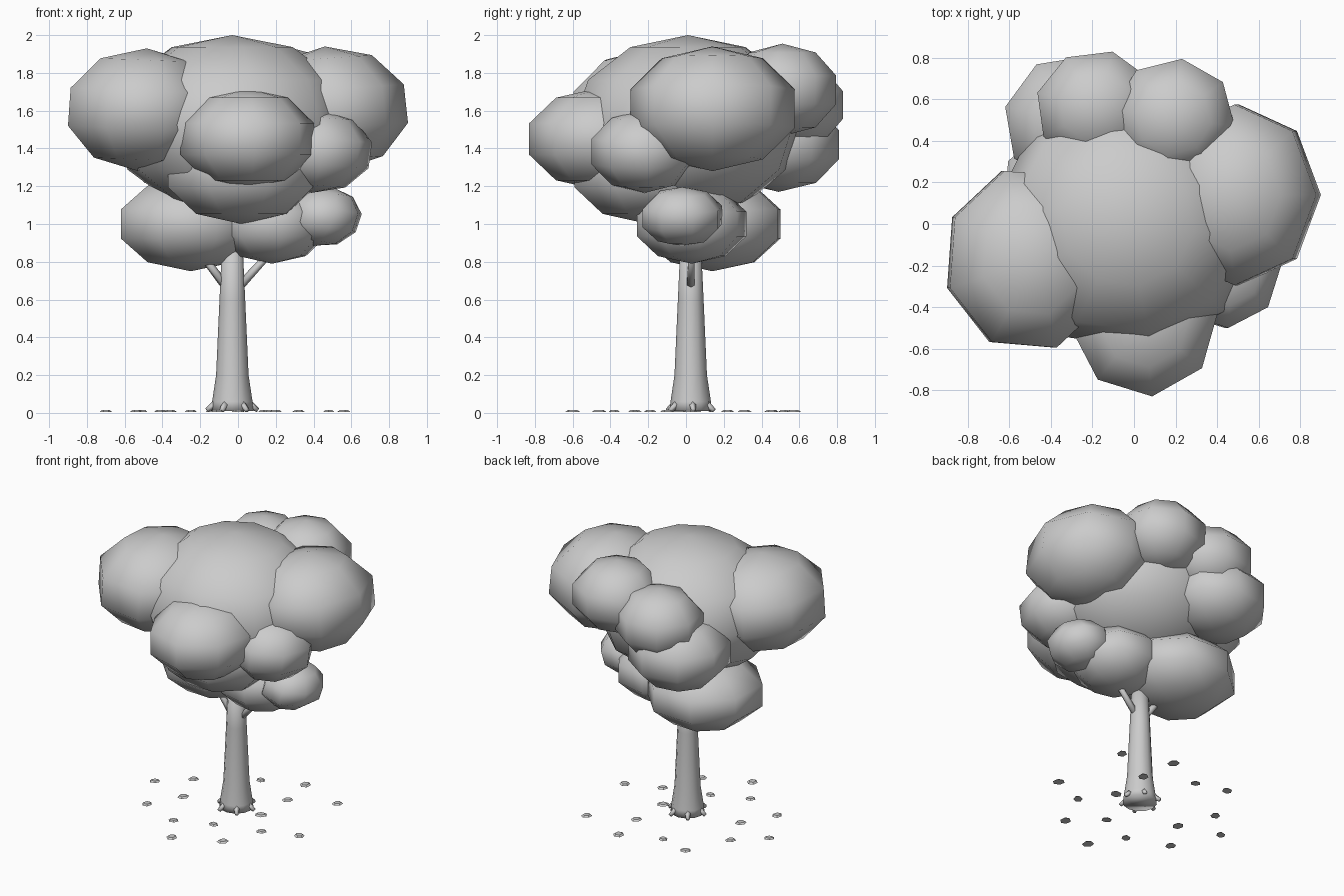
import bpy, bmesh, math, random
from mathutils import Vector, Matrix

random.seed(4)
cube = bpy.data.objects.get("Cube")
if cube:
    bpy.data.objects.remove(cube)

grey = bpy.data.materials.new("plain_grey")
grey.use_nodes = True
COLOUR = (0.6, 0.6, 0.6, 1)
grey.diffuse_color = COLOUR
grey.node_tree.nodes["Principled BSDF"].inputs["Base Color"].default_value = COLOUR


def finish(name, bm, smooth=True):
    bmesh.ops.recalc_face_normals(bm, faces=bm.faces)
    mesh = bpy.data.meshes.new(name)
    bm.to_mesh(mesh)
    bm.free()
    for p in mesh.polygons:
        p.use_smooth = smooth
    mesh.materials.append(grey)
    ob = bpy.data.objects.new(name, mesh)
    bpy.context.collection.objects.link(ob)
    return ob


def foliage(name, centre, radii, spin=0, lean=0, sides=8, rings=5):
    """Low-poly clump of leaves: a turned ball squashed to its radii."""
    bm = bmesh.new()
    bmesh.ops.create_uvsphere(bm, u_segments=sides, v_segments=rings, radius=1)
    for axis, angle in (("Z", spin), ("Y", lean)):
        bmesh.ops.rotate(bm, verts=bm.verts, matrix=Matrix.Rotation(math.radians(angle), 3, axis))
    # fit the faceted ball exactly to the wanted extents
    for i in range(3):
        reach = max(abs(v.co[i]) for v in bm.verts)
        for v in bm.verts:
            v.co[i] *= radii[i] / reach
    bmesh.ops.translate(bm, verts=bm.verts, vec=centre)
    finish(name, bm)


def limb(name, start, end, r1, r2, sides=6):
    """Tapered round stick between two points."""
    start, end = Vector(start), Vector(end)
    axis = end - start
    bm = bmesh.new()
    bmesh.ops.create_cone(bm, cap_ends=True, segments=sides, radius1=r1, radius2=r2, depth=axis.length)
    turn = axis.to_track_quat("Z", "Y").to_matrix().to_4x4()
    bmesh.ops.transform(bm, verts=bm.verts, matrix=Matrix.Translation((start + end) / 2) @ turn)
    finish(name, bm)


# Canopy: one large crown with clumps around it
foliage("crown", (-0.03, 0.01, 1.525), (0.64, 0.61, 0.475), 10, 0, 10, 6)
foliage("right_clump", (-0.505, -0.17, 1.605), (0.395, 0.425, 0.325), 18, 3)
foliage("left_clump", (0.495, 0.14, 1.61), (0.405, 0.435, 0.33), 0, -5)
foliage("front_clump", (0.05, -0.46, 1.45), (0.355, 0.37, 0.27), 6)
foliage("back_left_clump", (0.19, 0.51, 1.71), (0.295, 0.285, 0.245), -8)
foliage("back_clump", (-0.18, 0.56, 1.63), (0.285, 0.27, 0.24), 30)
foliage("back_right_clump", (-0.29, 0.49, 1.42), (0.33, 0.32, 0.25), 32)
foliage("front_left_clump", (0.42, -0.22, 1.385), (0.29, 0.28, 0.22), 5, 6)
foliage("underside_clump", (0.02, -0.2, 1.28), (0.39, 0.39, 0.28), 20)
foliage("low_right_clump", (-0.25, 0.14, 1.0), (0.37, 0.36, 0.25), 20)
foliage("low_left_clump", (0.18, 0.03, 1.0), (0.29, 0.29, 0.21), 10)
foliage("low_outer_left_clump", (0.45, -0.02, 1.04), (0.205, 0.21, 0.155), 15, 14)

# Trunk: flared profile turned round an upright axis
FOOT = Vector((-0.03, 0.025, 0))
SIDES = 12
profile = [(0.01, 0.112), (0.06, 0.107), (0.2, 0.086), (0.6, 0.068), (0.95, 0.052)]
bm = bmesh.new()
rings = []
for z, r in profile:
    rings.append([bm.verts.new(FOOT + Vector((r * math.cos(a), r * math.sin(a), z)))
                  for a in (math.tau * i / SIDES for i in range(SIDES))])
for low, high in zip(rings, rings[1:]):
    for i in range(SIDES):
        j = (i + 1) % SIDES
        bm.faces.new((low[i], low[j], high[j], high[i]))
bm.faces.new(rings[0][::-1])
bm.faces.new(rings[-1])
finish("trunk", bm)

# Branches
limb("right_branch", (-0.05, 0.025, 0.65), (-0.24, 0.03, 0.9), 0.024, 0.018)
limb("left_branch", (-0.01, 0.025, 0.65), (0.2, 0.03, 0.88), 0.024, 0.018)

# Roots round the foot
for i in range(6):
    a = math.tau * i / 6 + 0.1
    out = Vector((math.cos(a), math.sin(a), 0))
    limb(f"root_{i + 1}", FOOT + out * 0.085 + Vector((0, 0, 0.05)),
         FOOT + out * 0.135 + Vector((0, 0, 0.013)), 0.022, 0.013, 5)

# Fallen leaves: thin, slightly domed scraps on the ground
spots = [(-.7, .05), (-.51, .22), (-.14, .46), (.14, .57), (-.41, -.04), (-.54, -.27),
         (-.25, -.38), (0, -.28), (-.11, -.6), (.2, -.46), (.32, -.19), (.56, -.1),
         (.17, .02), (.18, .31), (.48, .45), (-.36, .52)]
for n, (x, y) in enumerate(spots):
    bm = bmesh.new()
    bmesh.ops.create_cone(bm, cap_ends=True, segments=6, radius1=0.042, radius2=0.027, depth=0.01)
    size = random.uniform(0.8, 1.05)
    bmesh.ops.scale(bm, verts=bm.verts, vec=(size, size * 0.85, 1))
    bmesh.ops.rotate(bm, verts=bm.verts, matrix=Matrix.Rotation(random.uniform(0, math.tau), 3, "Z"))
    bmesh.ops.translate(bm, verts=bm.verts, vec=(x, y, 0.009))
    finish(f"fallen_leaf_{n + 1}", bm, smooth=False)
